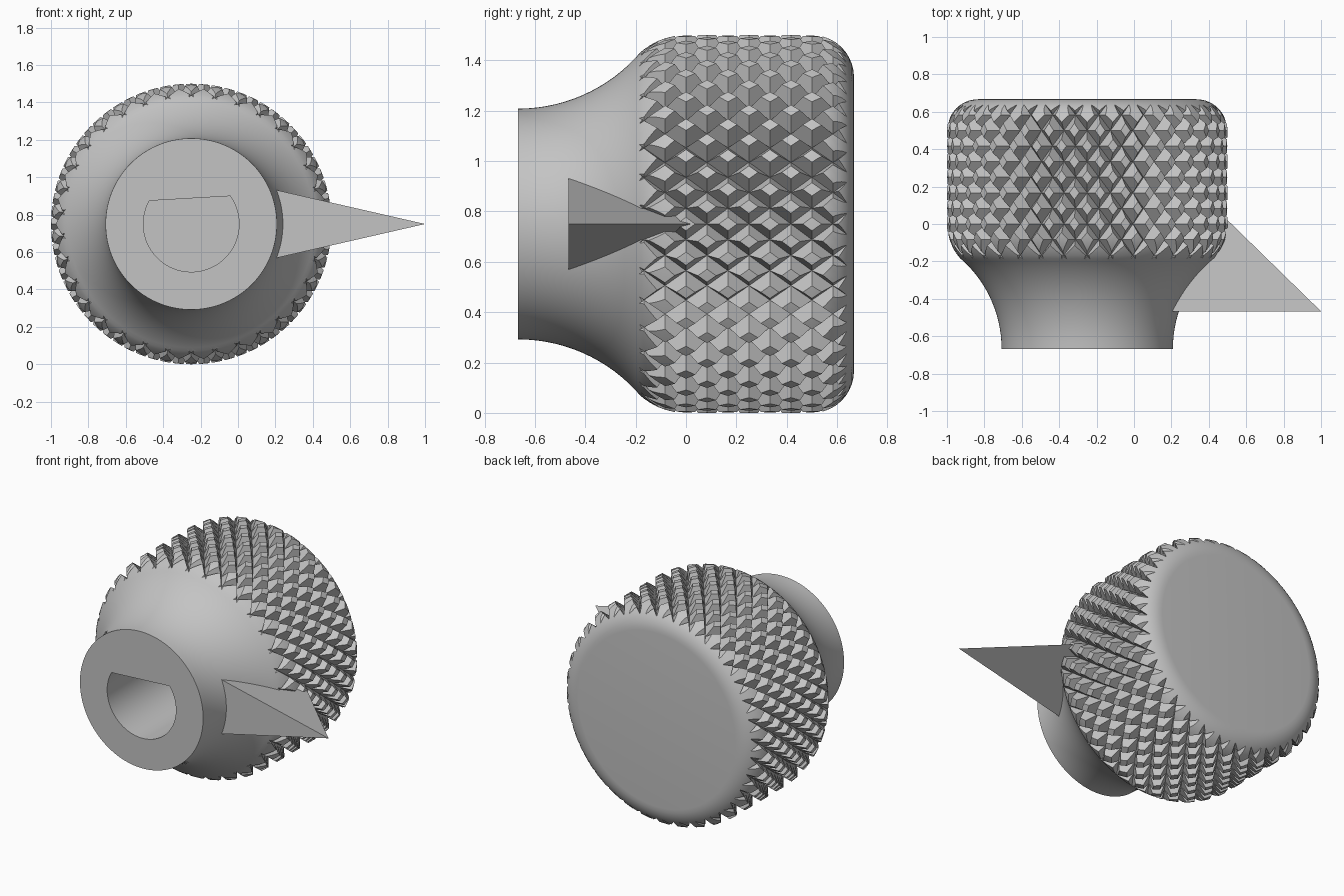
import bpy
import bmesh
from math import sin, cos, pi, radians, asin, sqrt

cube = bpy.data.objects.get("Cube")
if cube:
    bpy.data.objects.remove(cube)

CX, CZ = -0.25, 0.75            # knob axis runs along y through this point
TEETH, PITCH = 34, 1 / 6        # knurl count around and spacing along the axis
CREST, ROOT = 0.805, 0.678      # knurl radii before trimming
FRONT, BACK, RADIUS = -0.667, 0.667, 0.75

grey = bpy.data.materials.new("plain_grey")
grey.use_nodes = True
grey.diffuse_color = (0.55, 0.55, 0.55, 1)
grey.node_tree.nodes["Principled BSDF"].inputs["Base Color"].default_value = grey.diffuse_color


def finish(name, bm):
    """Turn a bmesh into a linked object."""
    bmesh.ops.recalc_face_normals(bm, faces=bm.faces)
    mesh = bpy.data.meshes.new(name)
    bm.to_mesh(mesh)
    bm.free()
    mesh.materials.append(grey)
    obj = bpy.data.objects.new(name, mesh)
    bpy.context.collection.objects.link(obj)
    return obj


def ring_body(name, rings, knurled=False):
    """Closed tube from rings of (y, list of radii)."""
    bm = bmesh.new()
    loops = []
    for y, radii in rings:
        n = len(radii)
        loops.append([bm.verts.new((CX + r * cos(2 * pi * i / n), y, CZ + r * sin(2 * pi * i / n)))
                      for i, r in enumerate(radii)])
    for j, (a, b) in enumerate(zip(loops, loops[1:])):
        for i in range(n):
            k = (i + 1) % n
            if not knurled:
                bm.faces.new((a[i], a[k], b[k], b[i]))
            elif rings[j][1][i] == ROOT:      # split along the valley
                bm.faces.new((a[i], a[k], b[k]))
                bm.faces.new((a[i], b[k], b[i]))
            else:
                bm.faces.new((a[i], a[k], b[i]))
                bm.faces.new((a[k], b[k], b[i]))
    bm.faces.new(loops[0])
    bm.faces.new(loops[-1])
    return finish(name, bm)


def boolean(obj, other, operation):
    """Apply a boolean and drop the helper."""
    other.hide_render = True
    mod = obj.modifiers.new(operation.lower(), "BOOLEAN")
    mod.object, mod.operation, mod.solver = other, operation, "EXACT"
    bpy.context.view_layer.objects.active = obj
    bpy.ops.object.modifier_apply(modifier=mod.name)
    bpy.data.objects.remove(other)


# Knob profile: flared neck, soft shoulder, straight grip, rounded back edge
FLARE, JOIN, NECK, EDGE = 0.64, -0.2, 0.458, 1 / 6
turn = asin((JOIN - FRONT) / FLARE)
shoulder = -JOIN / sin(turn)
profile = []
for i in range(15):
    t = turn * i / 14
    profile.append((FRONT + FLARE * sin(t), NECK + FLARE * (1 - cos(t))))
for i in range(1, 11):
    t = turn * (1 - i / 10)
    profile.append((-shoulder * sin(t), RADIUS - shoulder * (1 - cos(t))))
for i in range(11):
    t = pi / 2 * i / 10
    profile.append((BACK - EDGE + EDGE * sin(t), RADIUS - EDGE + EDGE * cos(t)))
knob = ring_body("knurled_knob", [(y, [r] * (TEETH * 4)) for y, r in profile])

# Diamond knurl: staggered crests and roots, trimmed by the profile
rows = []
for j in range(-9, 10):
    rows.append((j * PITCH / 2, [CREST if (i + j) % 2 == 0 else ROOT for i in range(TEETH * 2)]))
knurl = ring_body("knurl_helper", rows, knurled=True)
boolean(knob, knurl, "INTERSECT")

# D-shaped shaft hole with a slightly tilted flat
bm = bmesh.new()
HOLE, FLAT, TILT = 0.256, 0.137, radians(3.3)
start = pi / 2 + TILT + pi / 2 - asin(FLAT / HOLE)
sweep = pi + 2 * asin(FLAT / HOLE)
outline = []
for i in range(49):
    a = start + sweep * i / 48
    outline.append(bm.verts.new((CX + HOLE * cos(a), FRONT - 0.1, CZ + HOLE * sin(a))))
base = bm.faces.new(outline)
ext = bmesh.ops.extrude_face_region(bm, geom=[base])
tops = [v for v in ext["geom"] if isinstance(v, bmesh.types.BMVert)]
bmesh.ops.translate(bm, verts=tops, vec=(0, 0.93, 0))
boolean(knob, finish("hole_helper", bm), "DIFFERENCE")

# Pointer: flat front, ridge sloping back into the grip
bm = bmesh.new()
tip, upper, lower, apex = [bm.verts.new(p) for p in (
    (1, -0.467, CZ), (0.05, -0.467, CZ + 0.217), (0.05, -0.467, CZ - 0.217), (0.05, 0.46, CZ))]
for f in ((tip, upper, lower), (tip, upper, apex), (tip, lower, apex), (upper, lower, apex)):
    bm.faces.new(f)
pointer = finish("pointer", bm)

# Smooth the turned surfaces, keep knurl facets crisp
bpy.ops.object.select_all(action="DESELECT")
knob.select_set(True)
bpy.context.view_layer.objects.active = knob
bpy.ops.object.shade_smooth_by_angle(angle=radians(20))
